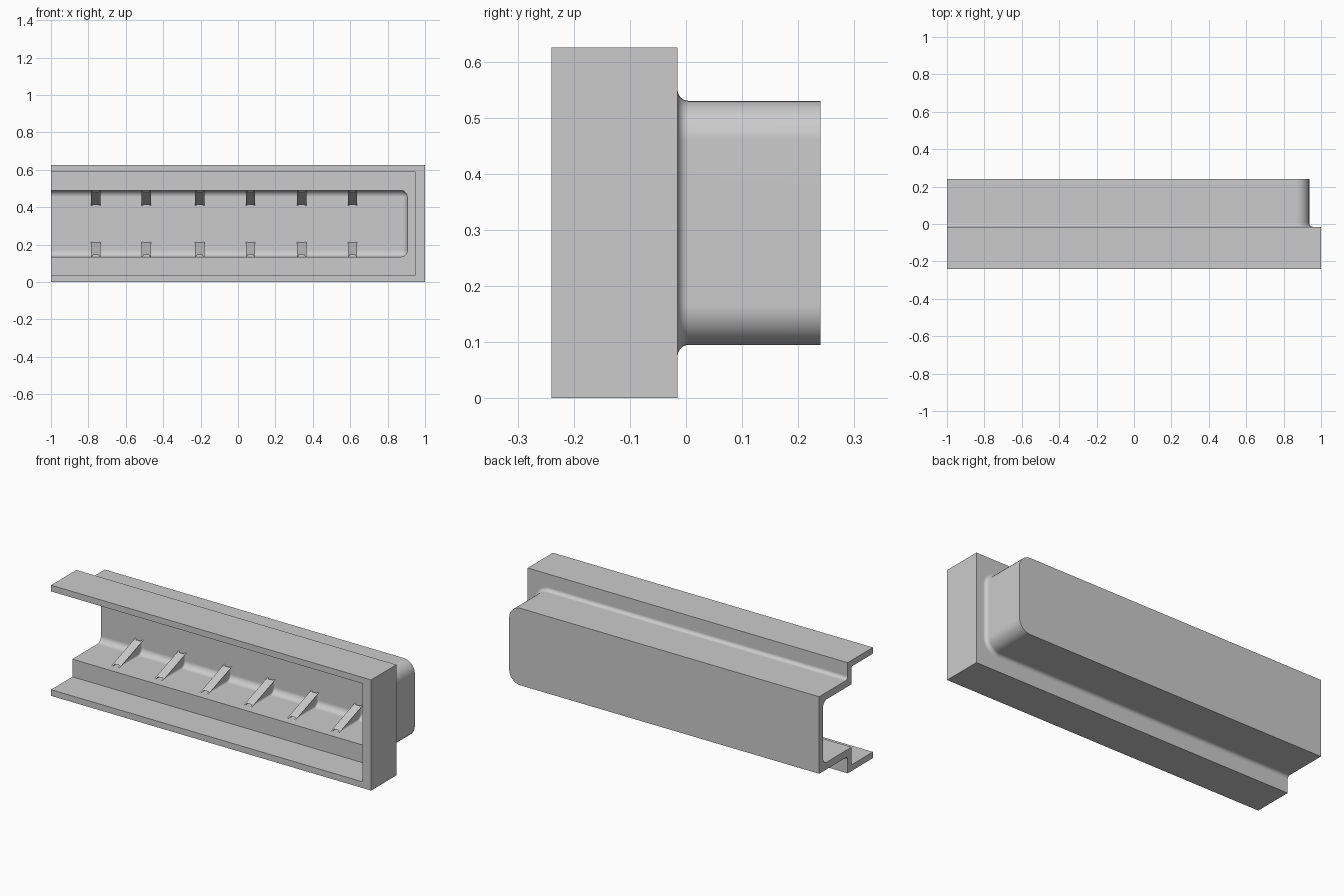
import bpy
import bmesh
from math import sin, cos, pi, sqrt

cube = bpy.data.objects.get("Cube")
if cube:
    bpy.data.objects.remove(cube, do_unlink=True)

grey = bpy.data.materials.new("light_grey")
grey.use_nodes = True
colour = (0.6, 0.6, 0.6, 1)
grey.diffuse_color = colour
grey.node_tree.nodes["Principled BSDF"].inputs["Base Color"].default_value = colour

MID = 0.3125                     # height of the mirror plane
FLOOR, BACK = 0.135, 0.205       # channel floor height and back wall depth
R_IN = 0.035                     # inner fillet radius
STEPS = 8


def finish(bm, name):
    bmesh.ops.remove_doubles(bm, verts=bm.verts, dist=1e-5)
    bmesh.ops.dissolve_degenerate(bm, edges=bm.edges, dist=1e-5)
    bmesh.ops.recalc_face_normals(bm, faces=bm.faces)
    mesh = bpy.data.meshes.new(name)
    bm.to_mesh(mesh)
    bm.free()
    mesh.materials.append(grey)
    obj = bpy.data.objects.new(name, mesh)
    bpy.context.collection.objects.link(obj)
    bpy.ops.object.select_all(action='DESELECT')
    obj.select_set(True)
    bpy.context.view_layer.objects.active = obj
    bpy.ops.object.shade_smooth_by_angle(angle=pi / 6)
    obj.modifiers.new("weighted_normals", 'WEIGHTED_NORMAL').keep_sharp = True
    return obj


def bridge(bm, a, b):
    for i in range(len(a) - 1):
        bm.faces.new((a[i], a[i + 1], b[i + 1], b[i]))


def u_ring(bm, y, half, end, r):
    """U outline, open at the left, with two rounded corners at the right."""
    pts = [(-1, -half)]
    for side, start in ((-1, -pi / 2), (1, 0)):
        for i in range(STEPS + 1):
            a = start + i * pi / 2 / STEPS
            pts.append((end - r + r * cos(a), side * (half - r) + r * sin(a)))
    pts.append((-1, half))
    return [bm.verts.new((x, y, MID + z)) for x, z in pts]


# Housing: one skin running from the outer back, round the rim, to the inner back
quarter = [i * pi / 2 / STEPS for i in range(STEPS + 1)]
bm = bmesh.new()
sections = [(0.24, 0.2175, 0.937, 0.07)]
for a in quarter:                # fillet between channel and flange
    g = 0.02 * (1 - cos(a))
    sections.append((0.005 - 0.02 * sin(a), 0.2175 + g, 0.937 + g, 0.07 + g))
sections += [
    (-0.015, MID, 1, 0), (-0.24, MID, 1, 0),
    (-0.24, 0.2775, 0.947, 0), (-0.05, 0.2775, 0.947, 0),
    (-0.05, MID - FLOOR, 0.905, R_IN),
]
for a in quarter:                # fillet round the channel's inner back
    g = R_IN * (1 - cos(a))
    sections.append((BACK - R_IN + R_IN * sin(a), MID - FLOOR - g, 0.905 - g, R_IN - g))

rings = [u_ring(bm, *s) for s in sections]
for a, b in zip(rings, rings[1:]):
    bridge(bm, a, b)
bm.faces.new(rings[0])
bm.faces.new(rings[-1])
bm.faces.new([r[0] for r in rings] + [r[-1] for r in reversed(rings)])
finish(bm, "channel_housing")


# Ribs: sloping gussets with flared roots that follow the channel's inner contour
TIP_Y, TOP_Z = -0.02, 0.215
SLOPE = (TOP_Z - FLOOR) / (BACK - TIP_Y)
FLARE, HALF_WIDTH = 0.01, 0.015


def rib_ring(bm, x, h, flip):
    z = FLOOR + h
    pts = [(TIP_Y + h / SLOPE, z)]
    for a in quarter:
        r = R_IN - h
        pts.append((BACK - R_IN + r * sin(a), FLOOR + R_IN - r * cos(a)))
    pts.append((BACK - h, TOP_Z - h * SLOPE))
    return [bm.verts.new((x, y, 2 * MID - z if flip else z)) for y, z in pts]


def rib(x, flip, name):
    bm = bmesh.new()
    sides = []
    for s in (-1, 1):
        side = []
        for i in range(5):
            a = i * pi / 8
            h = FLARE * (1 - cos(a))
            out = HALF_WIDTH + FLARE * (1 - sin(a))
            side.append(rib_ring(bm, x + s * out, h, flip))
        for a, b in zip(side, side[1:]):
            bridge(bm, a, b)
        bm.faces.new(side[-1])
        sides.append(side)
    left, right = sides
    bridge(bm, left[0], right[0])
    # Sloping face, broad at both ends
    bm.faces.new([r[0] for r in left] + [r[0] for r in reversed(right)]
                 + [r[-1] for r in right] + [r[-1] for r in reversed(left)])
    finish(bm, name)


for n, x in enumerate((-0.76, -0.49, -0.205, 0.067, 0.34, 0.612), 1):
    rib(x, False, f"lower_rib_{n}")
    rib(x, True, f"upper_rib_{n}")
